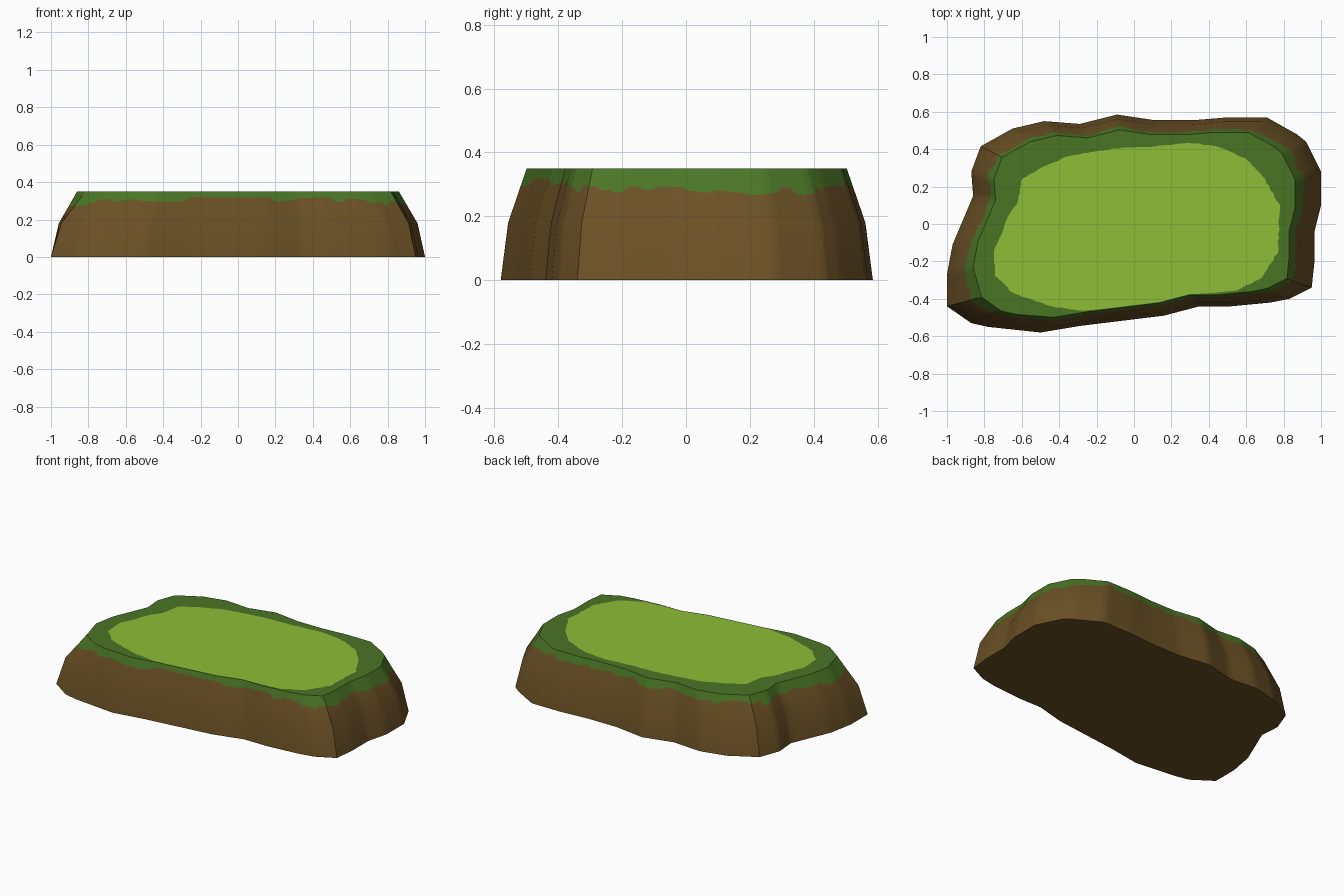
import bpy, bmesh, random
from mathutils import Vector

if "Cube" in bpy.data.objects:
    bpy.data.objects.remove(bpy.data.objects["Cube"])

random.seed(4)
H, MID = 0.35, 0.18
SUB = 6  # columns per outline segment

# Ground outline, counter-clockwise seen from above
BASE = [(-1, -.27), (-1, -.44), (-.87, -.53), (-.78, -.55), (-.5, -.58), (-.29, -.545),
        (.16, -.49), (.35, -.44), (.52, -.44), (.73, -.42), (.83, -.4), (.95, -.34),
        (.965, -.2), (.965, -.04), (1, .1), (1, .28), (.92, .44), (.87, .48),
        (.71, .57), (.5, .57), (.32, .555), (.11, .555), (-.09, .585), (-.29, .535),
        (-.48, .55), (-.65, .51), (-.82, .415), (-.87, .28), (-.86, .15), (-.97, -.11)]
# Top rim: same outline drawn in, with the front left corner cut a little more
TOP = [(x * .86, y * .86) for x, y in BASE]
TOP[1], TOP[2], TOP[3] = (-.815, -.39), (-.71, -.465), (-.63, -.483)
# Light grass patch
PATCH = [(-.755, -.15), (-.74, -.28), (-.65, -.37), (-.45, -.44), (-.27, -.465), (.05, -.437),
         (.16, -.418), (.35, -.375), (.55, -.355), (.68, -.29), (.77, -.15), (.78, .1),
         (.7, .24), (.6, .35), (.45, .415), (.3, .435), (.1, .415), (-.1, .405),
         (-.35, .365), (-.5, .3), (-.6, .24), (-.62, .12), (-.68, .03), (-.715, -.07)]


def resample(pts):
    out = []
    for i, p in enumerate(pts):
        a, b = Vector(p), Vector(pts[(i + 1) % len(pts)])
        out += [a.lerp(b, k / SUB) for k in range(SUB)]
    return out


def cast(p, poly):
    """Point where the ray from the centre through p leaves the polygon."""
    d = p.normalized()
    for i, a in enumerate(poly):
        a = Vector(a)
        e = Vector(poly[(i + 1) % len(poly)]) - a
        den = d.cross(e)
        if abs(den) < 1e-9:
            continue
        t, u = a.cross(e) / den, a.cross(d) / den
        if t > 0 and -1e-6 <= u <= 1 + 1e-6:
            return d * t
    return p * .85


def material(name, rgb):
    m = bpy.data.materials.new(name)
    m.diffuse_color = (*rgb, 1)
    m.use_nodes = True
    m.node_tree.nodes["Principled BSDF"].inputs["Base Color"].default_value = m.diffuse_color
    return m


base, top = resample(BASE), resample(TOP)
mid = [b * .96 if i // SUB not in (0, 1, 2) else b.lerp(t, .3)
       for i, (b, t) in enumerate(zip(base, top))]
n = len(base)

# Ragged lower edge of the grass, hanging lower at the ends
edge, z_off = [], 0
for i in range(n):
    if i % 2 == 0:
        z_off = random.uniform(-.016, .016)
    corner = .03 * max(0, abs(top[i].x) - .6) / .26
    z = .307 - corner + z_off
    p = mid[i].lerp(top[i], (z - MID) / (H - MID))
    edge.append((p.x, p.y, z))

# Light patch edge, kept just inside the rim
patch = []
for t in top:
    q = cast(t, PATCH) * random.uniform(.994, 1.004)
    patch.append(q if q.length < t.length * .99 else t * .99)

bm = bmesh.new()
rings = [[bm.verts.new((p.x, p.y, z)) for p in pts] for pts, z in ((base, 0), (mid, MID))]
rings.append([bm.verts.new(p) for p in edge])
rings += [[bm.verts.new((p.x, p.y, H)) for p in pts] for pts in (top, patch)]

# Earth wall, grass overhang, dark grass border
for r, mat in enumerate((0, 0, 1, 1)):
    lo, hi = rings[r], rings[r + 1]
    for i in range(n):
        j = (i + 1) % n
        bm.faces.new((lo[i], lo[j], hi[j], hi[i])).material_index = mat
# Light grass and underside
bm.faces.new(rings[-1]).material_index = 2
bm.faces.new(rings[0][::-1]).material_index = 0

me = bpy.data.meshes.new("grassy_mound")
bm.to_mesh(me)
bm.free()
for m in (material("earth brown", (.147, .082, .0185)),
          material("dark grass", (.068, .178, .0185)),
          material("light grass", (.275, .51, .038))):
    me.materials.append(m)
mound = bpy.data.objects.new("grassy_mound", me)
bpy.context.collection.objects.link(mound)
bpy.context.view_layer.objects.active = mound
mound.select_set(True)
bpy.ops.object.shade_smooth_by_angle(angle=0.52)
